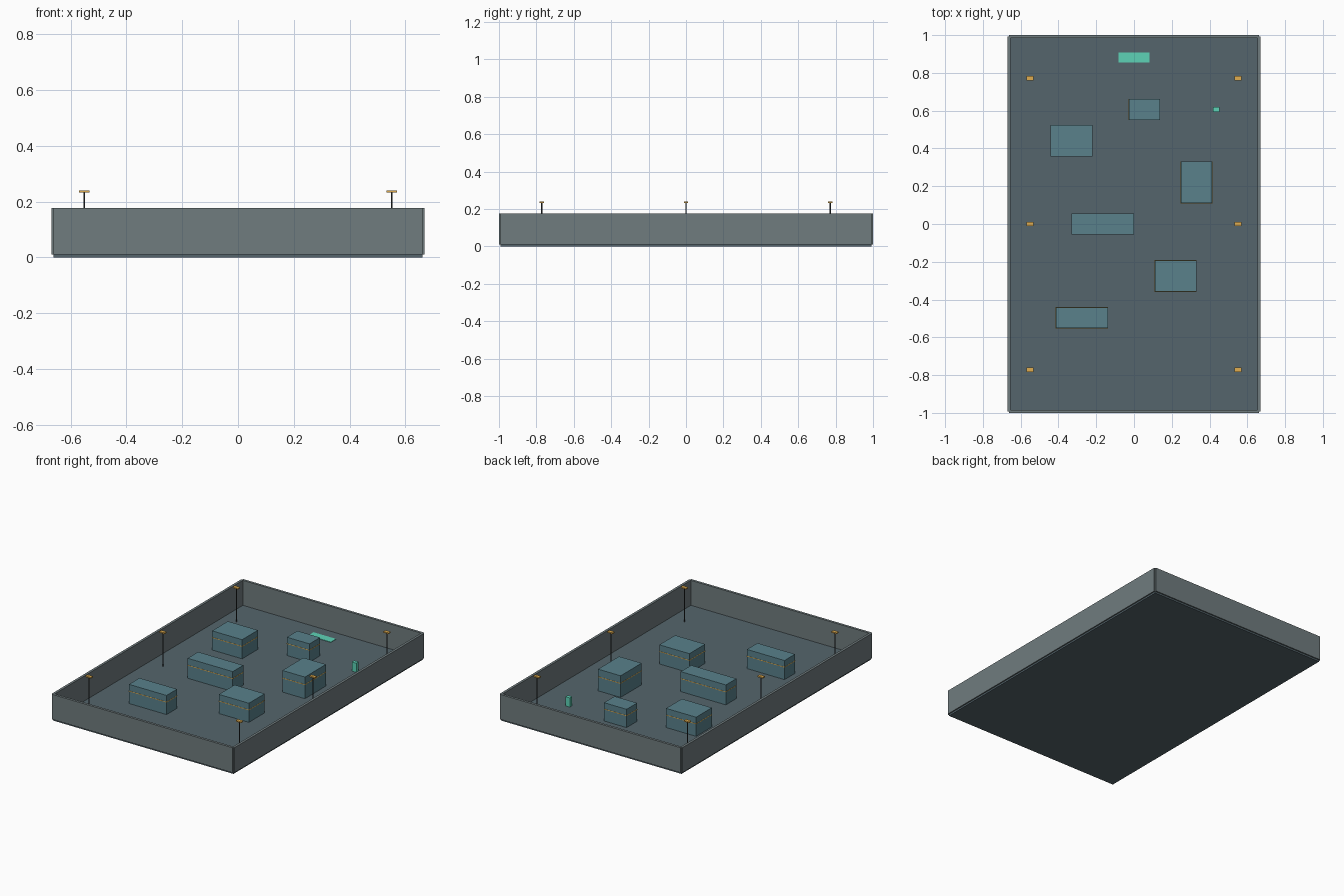
import bpy, math

if "Cube" in bpy.data.objects:
    bpy.data.objects.remove(bpy.data.objects["Cube"])

U = 2 / 36.3          # one design unit (floor is 24 x 36 units)
FLOOR = 0.2           # floor thickness in design units


def material(name, rgb):
    m = bpy.data.materials.new(name)
    m.diffuse_color = (*rgb, 1)
    m.use_nodes = True
    m.node_tree.nodes["Principled BSDF"].inputs["Base Color"].default_value = m.diffuse_color
    return m


FLOOR_MAT = material("slate", (0.09, 0.13, 0.15))
WALL_MAT = material("wall_grey", (0.16, 0.20, 0.21))
CRATE_MAT = material("crate_teal", (0.10, 0.22, 0.26))
AMBER = material("amber", (0.75, 0.42, 0.08))
MINT = material("mint", (0.11, 0.65, 0.47))
DARK = material("dark_metal", (0.04, 0.045, 0.05))


def box(name, x, y, z, sx, sy, sz, mat):
    """Box with its base at z, all in design units."""
    bpy.ops.mesh.primitive_cube_add(size=1, location=(x * U, y * U, (z + sz / 2) * U))
    o = bpy.context.object
    o.name = name
    o.scale = (sx * U, sy * U, sz * U)
    bpy.ops.object.transform_apply(location=False, rotation=False, scale=True)
    o.data.materials.append(mat)
    return o


# floor slab
box("floor", 0, 0, 0, 24, 36, FLOOR, FLOOR_MAT)

# perimeter walls, centred on the floor edges
for s, side, end in ((-1, "left", "front"), (1, "right", "back")):
    box(side + "_wall", s * 12, 0, FLOOR, 0.3, 36, 3, WALL_MAT)
    box(end + "_wall", 0, s * 18, FLOOR, 24, 0.3, 3, WALL_MAT)

# crates with an amber band: x, y, width, depth, height
crates = [
    (-6, 8, 4, 3, 2.3),
    (1, 11, 3, 2, 2.2),
    (6, 4, 3, 4, 2.6),
    (-3, 0, 6, 2, 2.4),
    (4, -5, 4, 3, 2.3),
    (-5, -9, 5, 2, 2.3),
]
for x, y, w, d, h in crates:
    box("crate", x, y, FLOOR, w, d, h, CRATE_MAT)
    box("crate_band", x, y, FLOOR + h * 0.65 - 0.04, w + 0.04, d + 0.04, 0.08, AMBER)

# lamp posts along both sides
for x in (-10, 10):
    for y in (-14, 0, 14):
        bpy.ops.mesh.primitive_cylinder_add(
            vertices=8, radius=0.06 * U, depth=4.05 * U,
            location=(x * U, y * U, (FLOOR + 4.05 / 2) * U))
        pole = bpy.context.object
        pole.name = "lamp_pole"
        pole.data.materials.append(DARK)
        box("lamp_head", x, y, 4.22, 0.7, 0.4, 0.14, AMBER)

# glowing floor pad and small pedestal
box("floor_pad", 0, 16, FLOOR, 3, 1, 0.05, MINT)
box("pedestal", 7.9, 11, FLOOR, 0.6, 0.45, 1.1, MINT)
